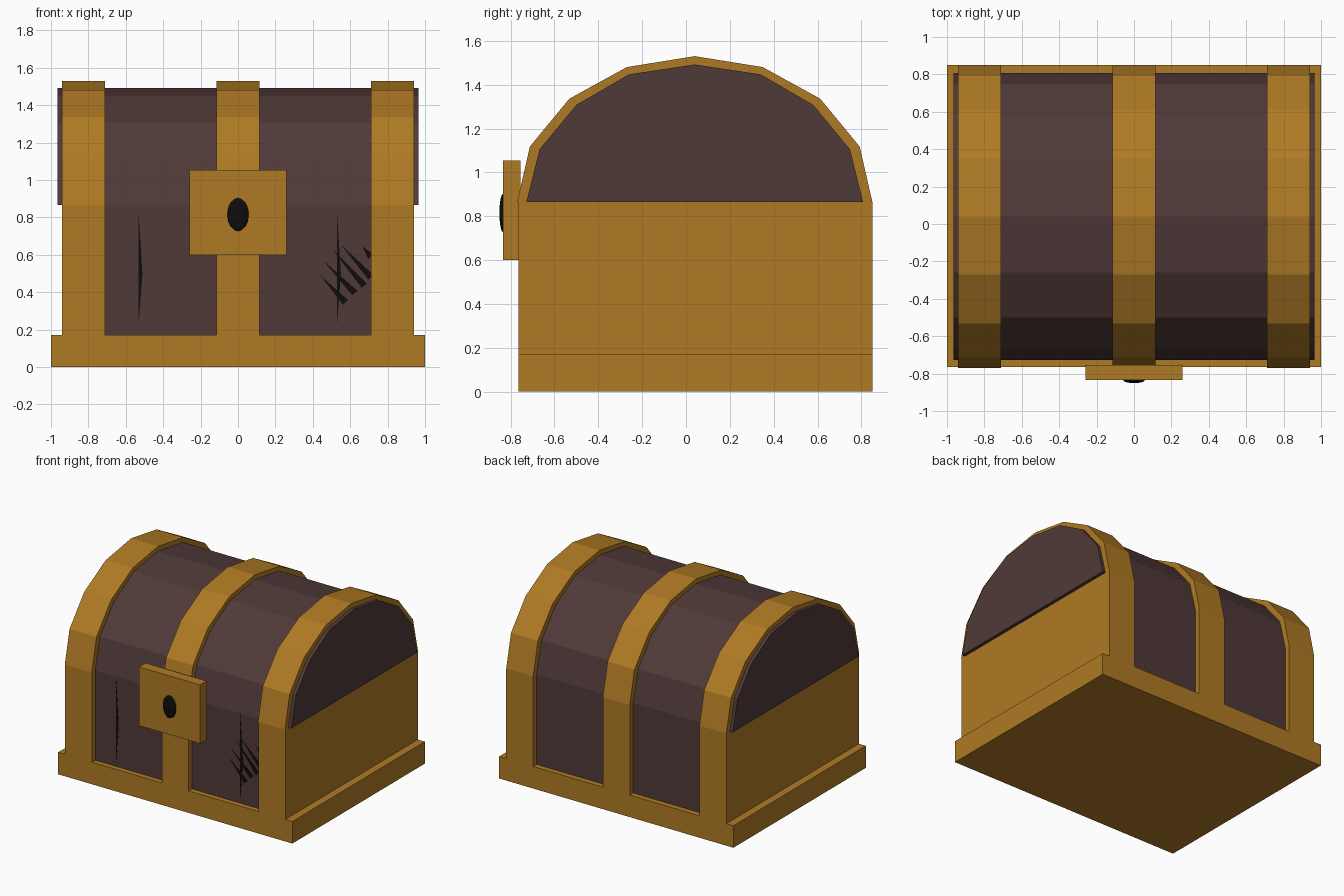
import bpy, bmesh

if "Cube" in bpy.data.objects:
    bpy.data.objects.remove(bpy.data.objects["Cube"])

def material(name, rgb):
    m = bpy.data.materials.new(name)
    m.diffuse_color = (*rgb, 1)
    m.use_nodes = True
    m.node_tree.nodes["Principled BSDF"].inputs["Base Color"].default_value = m.diffuse_color
    return m

GOLD = material("gold trim", (0.43, 0.195, 0.018))
WOOD = material("dark wood", (0.080, 0.042, 0.040))
BLACK = material("black", (0.004, 0.004, 0.004))

def finish(name, bm, mat):
    bmesh.ops.recalc_face_normals(bm, faces=bm.faces)
    me = bpy.data.meshes.new(name)
    bm.to_mesh(me)
    bm.free()
    me.materials.append(mat)
    ob = bpy.data.objects.new(name, me)
    bpy.context.collection.objects.link(ob)
    return ob

def prism(name, points, direction, mat):
    """Extrude a closed 3D polygon along a direction."""
    bm = bmesh.new()
    face = bm.faces.new([bm.verts.new(p) for p in points])
    ext = bmesh.ops.extrude_face_region(bm, geom=[face])
    verts = [g for g in ext["geom"] if isinstance(g, bmesh.types.BMVert)]
    bmesh.ops.translate(bm, verts=verts, vec=direction)
    return finish(name, bm, mat)

def box(name, x0, x1, y0, y1, z0, z1, mat):
    return prism(name, [(x0, y0, z0), (x1, y0, z0), (x1, y1, z0), (x0, y1, z0)],
                 (0, 0, z1 - z0), mat)

SEAM, BASE, MID = 0.865, 0.17, 0.04
FRONT, BACK = -0.765, 0.85

def arch(half):
    """Mirror half an arch (offset from the middle, height) to a full profile."""
    return ([(MID - y, z) for y, z in half] +
            [(MID + y, z) for y, z in reversed(half[:-1])])

OUTER = arch([(0.81, SEAM), (0.752, 1.118), (0.572, 1.336), (0.31, 1.48), (0, 1.53)])
INNER = arch([(0.768, SEAM), (0.708, 1.105), (0.54, 1.308), (0.30, 1.447), (0, 1.492)])

# Base and wooden body
box("base", -1, 1, FRONT, BACK, 0, BASE, GOLD)
box("body_panels", -0.9, 0.9, -0.725, 0.808, 0.1, SEAM, WOOD)

# Faceted wooden lid, sticking out a little past the end bands
prism("lid", [(-0.965, y, z) for y, z in INNER], (1.93, 0, 0), WOOD)

# Metal bands: upright lower part and arch over the lid
for label, x0, x1 in (("left", -0.94, -0.71), ("middle", -0.115, 0.115), ("right", 0.71, 0.94)):
    box(label + "_body_band", x0, x1, FRONT, BACK, BASE, SEAM, GOLD)
    prism(label + "_lid_band", [(x0, y, z) for y, z in OUTER], (x1 - x0, 0, 0), GOLD)

# Lock plate and bulging keyhole
box("lock_plate", -0.26, 0.26, -0.835, FRONT + 0.01, 0.6, 1.053, GOLD)
bm = bmesh.new()
bmesh.ops.create_uvsphere(bm, u_segments=16, v_segments=8, radius=1)
bmesh.ops.scale(bm, verts=bm.verts, vec=(0.058, 0.017, 0.089))
bmesh.ops.translate(bm, verts=bm.verts, vec=(0, -0.834, 0.815))
finish("keyhole", bm, BLACK)

# Thin vertical cracks on the front panels
for label, x, z0, z1 in (("left", -0.533, 0.21, 0.845), ("right", 0.528, 0.205, 0.85)):
    prism(label + "_crack", [(x, -0.727, z0), (x + 0.022, -0.727, 0.5), (x, -0.727, z1)],
          (0, 0.004, 0), BLACK)

# Slanted scratches, wider at the lower end
for i, (x0, z0, x1, z1) in enumerate(((0.44, 0.49, 0.575, 0.345), (0.455, 0.57, 0.625, 0.395),
                                      (0.50, 0.635, 0.675, 0.435), (0.55, 0.655, 0.71, 0.48),
                                      (0.665, 0.645, 0.71, 0.59))):
    prism("scratch_%d" % (i + 1),
          [(x0, -0.727, z0), (x1 - 0.014, -0.727, z1 - 0.012), (x1 + 0.014, -0.727, z1 + 0.012)],
          (0, 0.004, 0), BLACK)
